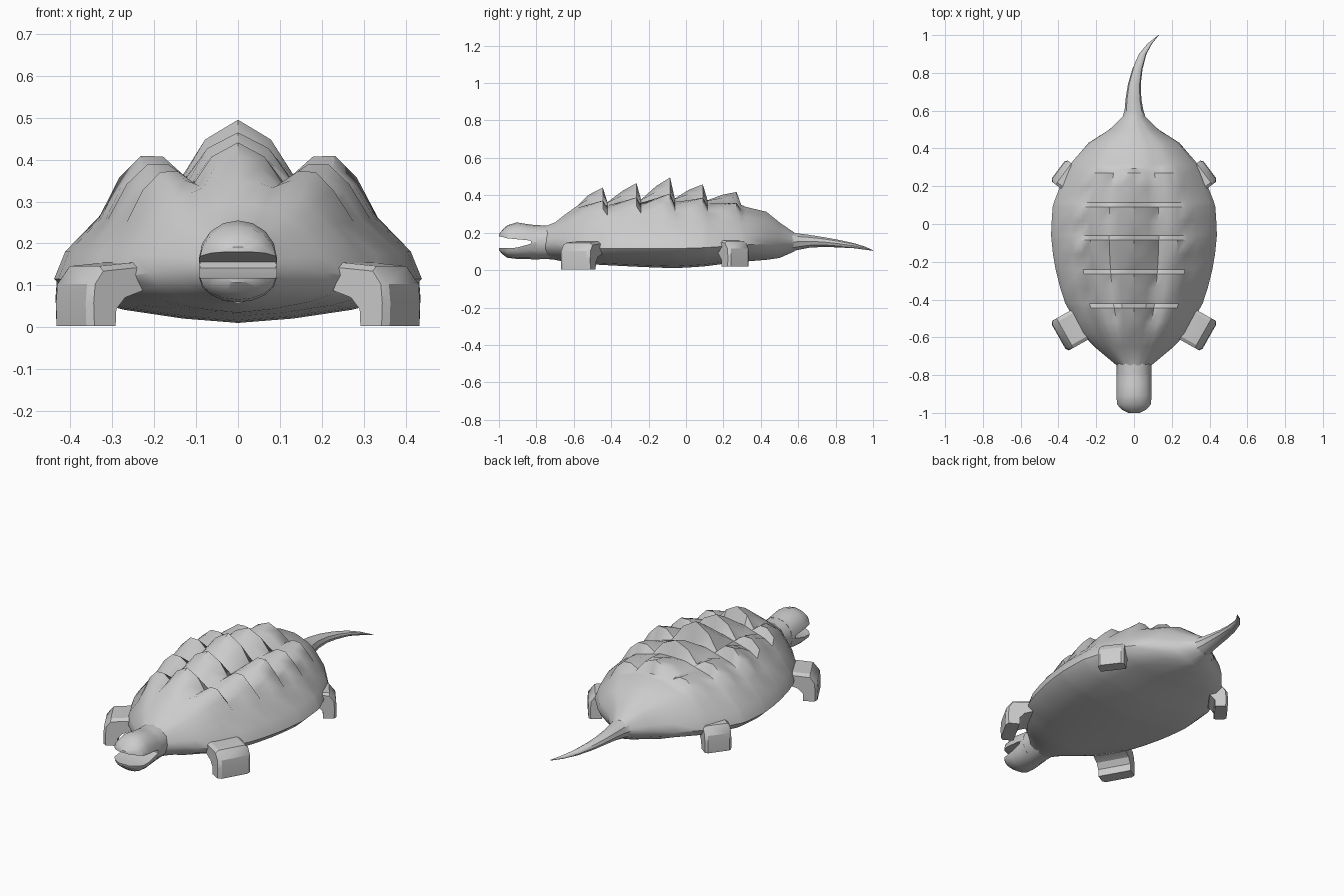
import bpy, bmesh, math
from mathutils import Vector

if "Cube" in bpy.data.objects:
    bpy.data.objects.remove(bpy.data.objects["Cube"])


def make(name, bm, angle=35):
    bmesh.ops.recalc_face_normals(bm, faces=bm.faces)
    me = bpy.data.meshes.new(name)
    bm.to_mesh(me)
    bm.free()
    ob = bpy.data.objects.new(name, me)
    bpy.context.collection.objects.link(ob)
    bpy.ops.object.select_all(action='DESELECT')
    ob.select_set(True)
    bpy.context.view_layer.objects.active = ob
    bpy.ops.object.shade_smooth_by_angle(angle=math.radians(angle))
    return ob


def loft(name, rings, angle=35):
    bm = bmesh.new()
    loops = [[bm.verts.new(p) for p in r] for r in rings]
    n = len(loops[0])
    for a, b in zip(loops, loops[1:]):
        for i in range(n):
            j = (i + 1) % n
            bm.faces.new((a[i], a[j], b[j], b[i]))
    bm.faces.new(loops[0])
    bm.faces.new(loops[-1])
    return make(name, bm, angle)


# Shell and belly: y, half width, bottom z, rim z, top z
keys = [(-.75, .09, .06, .14, .235), (-.70, .15, .055, .14, .255), (-.65, .21, .045, .13, .295),
        (-.58, .275, .035, .12, .345), (-.40, .375, .025, .115, .36), (-.2, .425, .015, .115, .375),
        (-.05, .44, .01, .115, .378), (.1, .43, .02, .12, .37), (.25, .37, .04, .13, .355),
        (.32, .335, .046, .135, .338), (.43, .24, .055, .14, .312), (.5, .13, .065, .145, .255),
        (.58, .05, .10, .15, .2)]
spikes = [(-.445, .085), (-.265, .095), (-.085, .118), (.09, .088), (.27, .068)]


def at(y):
    for a, b in zip(keys, keys[1:]):
        if y <= b[0]:
            t = (y - a[0]) / (b[0] - a[0])
            return [p + (q - p) * t for p, q in zip(a, b)]
    return list(keys[-1])


# across the shell: width fraction, height fraction, share of the spike height
section = [(0, 1, 1), (.18, 1, .6), (.3, .95, 0), (.41, .89, .5), (.53, .83, .65),
           (.65, .72, .45), (.76, .56, 0), (.94, .25, 0), (1, 0, 0)]
belly = [(.9, .6), (.62, .3), (.3, .1), (0, 0)]


def shell_ring(y, bump):
    _, w, zb, ze, zt = at(y)
    half = [(u * w, ze + v * (zt - ze) + k * bump) for u, v, k in section]
    half += [(u * w, zb + v * (ze - zb)) for u, v in belly]
    full = half + [(-x, z) for x, z in half[-2:0:-1]]
    return [(x, y, z) for x, z in full]


stations = [(k[0], 0) for k in keys[:4]]
for y, h in spikes:
    stations += [(y - .075, h * .62), (y, h), (y + .025, .005)]
stations += [(k[0], 0) for k in keys[9:]]
loft("shell_body", [shell_ring(y, b) for y, b in stations], 38)


# Round tubes for neck and tail: x, y, z, half width, half height
def tube(name, path, n=10):
    rings = []
    for x, y, z, a, b in path:
        rings.append([(x + a * math.cos(2 * math.pi * i / n), y,
                       z + b * math.sin(2 * math.pi * i / n)) for i in range(n)])
    return loft(name, rings)


tube("neck", [(0, -.66, .15, .092, .092), (0, -.74, .149, .092, .09), (0, -.83, .149, .092, .092)], 12)
tube("tail", [(0, .5, .155, .1, .075), (0, .55, .15, .066, .056), (0, .6, .152, .05, .046),
              (-.003, .66, .154, .042, .036), (.002, .74, .15, .034, .027), (.018, .82, .141, .027, .021),
              (.046, .9, .13, .02, .014), (.084, .955, .118, .012, .009), (.13, 1.0, .105, .002, .002)])


# Jaws: half ellipses over a flat lip; y, half width, lip z, far z
def jaw(name, rows, n=8):
    return loft(name, [[(w * math.cos(math.pi * i / n), y, lip + (far - lip) * math.sin(math.pi * i / n))
                        for i in range(n + 1)] for y, w, lip, far in rows])


jaw("upper_jaw", [(-.80, .092, .15, .24), (-.85, .093, .16, .246), (-.905, .093, .165, .255),
                  (-.955, .09, .17, .24), (-.982, .065, .177, .215), (-1, .03, .18, .192)])
jaw("lower_jaw", [(-.80, .092, .15, .06), (-.85, .093, .135, .06), (-.905, .093, .12, .06),
                  (-.955, .09, .117, .066), (-.982, .065, .117, .085), (-1, .03, .117, .107)])

# Legs: bent profile (reach, z) given a width
profile = [(.036, 0), (.038, .055), (.034, .1), (0, .143), (-.1, .152), (-.2, .145),
           (-.2, .09), (-.11, .085), (-.06, .068), (-.036, .04), (-.034, 0)]


def leg(name, side, foot, out, half, scale):
    d = Vector((out[0], out[1], 0)).normalized()
    p = Vector((-d.y, d.x, 0))
    rings = []
    for t, shrink in ((-1, .012), (-.8, 0), (.8, 0), (1, .012)):
        ring = []
        for i, (s, z) in enumerate(profile):
            if i < 6:
                s, z = (s - shrink if i < 3 else s), (z - shrink if i > 2 else z)
            v = Vector(foot) + d * s * scale + p * half * t
            ring.append((side * v.x, v.y, v.z + z * scale))
        rings.append(ring)
    loft(name, rings, 30)


for side, label in ((1, "left"), (-1, "right")):
    leg("front_leg_" + label, side, (.366, -.578, .003), (.87, -.49), .09, 1)
    leg("rear_leg_" + label, side, (.373, .265, .02), (.8, .6), .07, .95)
